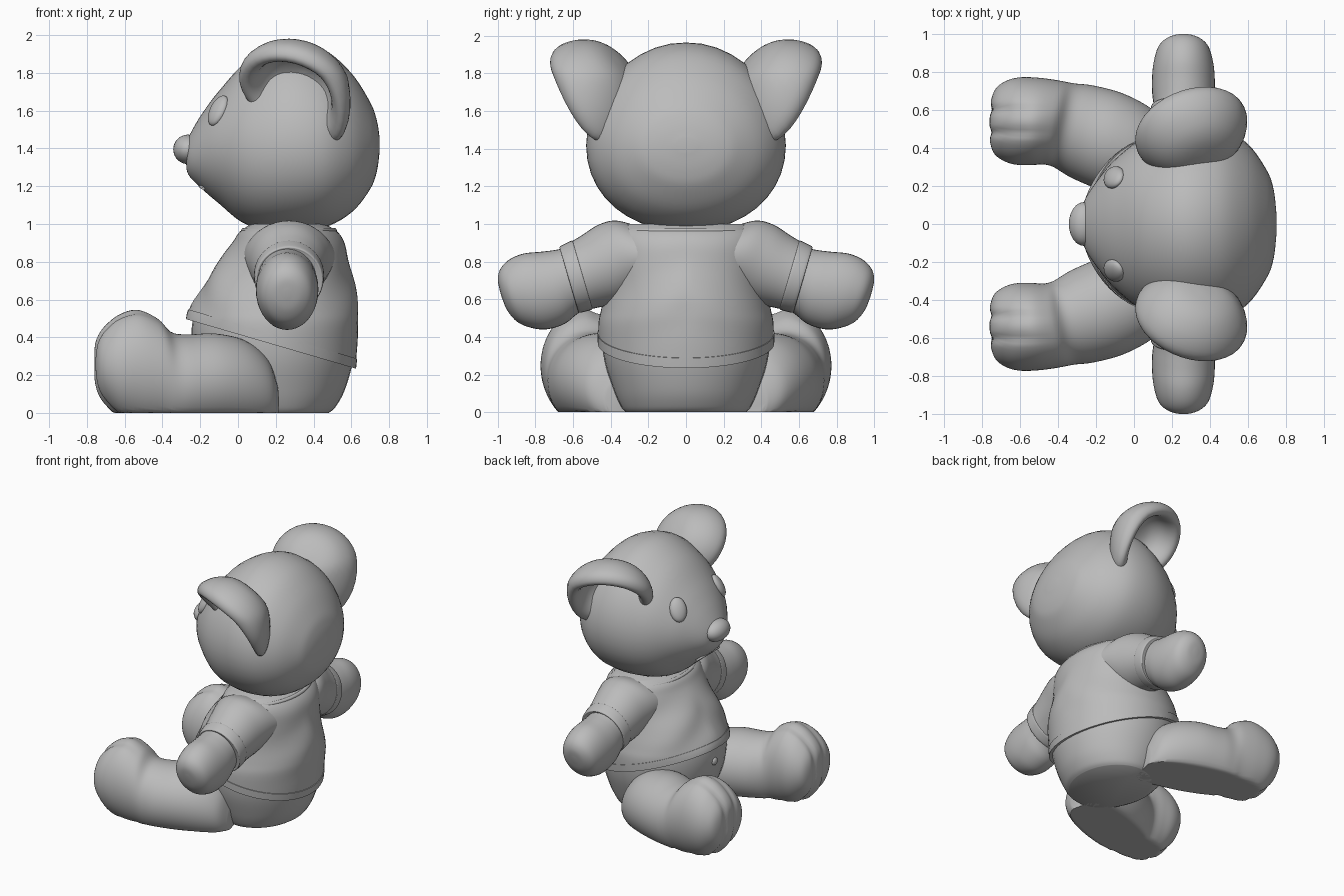
import bpy, bmesh, math
from mathutils import Vector

cube = bpy.data.objects.get("Cube")
if cube:
    bpy.data.objects.remove(cube)

grey = bpy.data.materials.new("soft_grey")
grey.use_nodes = True
grey.diffuse_color = (0.5, 0.5, 0.5, 1)
grey.node_tree.nodes["Principled BSDF"].inputs["Base Color"].default_value = (0.5, 0.5, 0.5, 1)

X, Y, Z = Vector((1, 0, 0)), Vector((0, 1, 0)), Vector((0, 0, 1))
SIDES = (("front", -1), ("back", 1))


def finish(name, bm, angle=50):
    bmesh.ops.recalc_face_normals(bm, faces=bm.faces)
    mesh = bpy.data.meshes.new(name)
    bm.to_mesh(mesh)
    bm.free()
    mesh.materials.append(grey)
    obj = bpy.data.objects.new(name, mesh)
    bpy.context.collection.objects.link(obj)
    bpy.ops.object.select_all(action="DESELECT")
    obj.select_set(True)
    bpy.context.view_layer.objects.active = obj
    bpy.ops.object.shade_smooth_by_angle(angle=math.radians(angle))


def spline(rows, steps=5):
    """Smooth the sections with a Catmull-Rom curve."""
    out = []
    for i in range(len(rows) - 1):
        p = [rows[max(i - 1, 0)], rows[i], rows[i + 1], rows[min(i + 2, len(rows) - 1)]]
        for k in range(steps):
            t = k / steps
            out.append([b + 0.5 * t * (c - a + t * (2 * a - 5 * b + 4 * c - d + t * (3 * (b - c) + d - a)))
                        for a, b, c, d in zip(*p)])
    return out + [list(rows[-1])]


def loft(rows, u, v, count=40, warp=None):
    """Each row is centre x, y, z and the radii along u and v."""
    bm = bmesh.new()
    rings = []
    for x, y, z, ru, rv in spline(rows):
        ring = []
        for k in range(count):
            a = math.tau * k / count
            p = Vector((x, y, z)) + u * (math.cos(a) * ru) + v * (math.sin(a) * rv)
            p = warp(p) if warp else p
            p.z = max(p.z, 0)
            ring.append(bm.verts.new(p))
        rings.append(ring)
    for r, s in zip(rings, rings[1:]):
        for k in range(count):
            j = (k + 1) % count
            bm.faces.new((r[k], r[j], s[j], s[k]))
    bm.faces.new(rings[0])
    bm.faces.new(rings[-1])
    return bm


def keep(bm, point, normal):
    geom = bm.verts[:] + bm.edges[:] + bm.faces[:]
    cut = bmesh.ops.bisect_plane(bm, geom=geom, plane_co=point, plane_no=normal, clear_inner=True)
    edges = [e for e in cut["geom_cut"] if isinstance(e, bmesh.types.BMEdge)]
    bmesh.ops.holes_fill(bm, edges=edges)


def ellipsoid(name, centre, radii, axis=X):
    bm = bmesh.new()
    bmesh.ops.create_uvsphere(bm, u_segments=24, v_segments=16, radius=1)
    turn = axis.to_track_quat("X", "Z")
    for v in bm.verts:
        v.co = turn @ (v.co * Vector(radii)) + Vector(centre)
    finish(name, bm)


def wire(name, points, radius):
    curve = bpy.data.curves.new(name, "CURVE")
    curve.dimensions = "3D"
    curve.bevel_depth = radius
    line = curve.splines.new("POLY")
    line.points.add(len(points) - 1)
    for p, co in zip(line.points, points):
        p.co = (*co, 1)
    curve.materials.append(grey)
    obj = bpy.data.objects.new(name, curve)
    bpy.context.collection.objects.link(obj)


# Head, lofted from snout to back: x, low z, high z, half width; full cheeks
def cheeks(p):
    amount = max(0, min(1, (p.x + .2) * 3))
    return p - Z * (.045 * amount * max(0, 1 - ((p.z - 1.455) / .5) ** 2))


head = [(-.275, 1.32, 1.42, .04), (-.262, 1.26, 1.46, .12), (-.2, 1.195, 1.57, .22), (-.1, 1.115, 1.715, .34),
        (.05, 1.0, 1.875, .455), (.25, .96, 1.962, .525), (.45, .985, 1.93, .515), (.6, 1.08, 1.82, .42),
        (.7, 1.22, 1.68, .28), (.735, 1.32, 1.59, .18), (.75, 1.43, 1.5, .05)]
finish("head", loft([(x, 0, (a + b) / 2, w, (b - a) / 2) for x, a, b, w in head], Y, Z, warp=cheeks))

# Face details
ellipsoid("nose", (-.265, 0, 1.395), (.078, .115, .078), Vector((1, 0, -.15)))
wire("mouth", [(-.2 + .9 * y * y, y, 1.2 - .6 * y * y) for y in (i * .02 - .14 for i in range(15))], .008)

# Body under the shirt: z, back x, front x, half width
body = [(0, -.05, .48, .32), (.03, -.1, .515, .345), (.12, -.17, .565, .385), (.28, -.23, .61, .435),
        (.45, -.245, .625, .45), (.6, -.2, .61, .43), (.8, -.05, .56, .38), (.96, .05, .49, .3)]
finish("body", loft([((a + b) / 2, 0, z, (b - a) / 2, w) for z, a, b, w in body], X, Y))
ellipsoid("navel", (-.24, 0, .38), (.02, .03, .03))


# Shirt with soft diagonal folds and a slanted hem
def folds(p):
    wave = math.sin(17 * (p.z + .7 * abs(p.y)) + 5 * p.x)
    fade = max(0, min(1, (p.z - .35) * 4, (.95 - p.z) * 5))
    return Vector((p.x + .007 * wave * fade * (1 if p.x > .2 else -1.5), p.y, p.z))


shirt = [(.1, -.26, .6, .43), (.25, -.265, .622, .455), (.45, -.27, .638, .466), (.55, -.25, .635, .45),
         (.68, -.185, .615, .425), (.8, -.1, .59, .41), (.9, -.03, .565, .41), (.96, .01, .525, .39),
         (1.0, .07, .46, .33)]


def shirt_loft(grow):
    rows = [((a + b) / 2, 0, z, (b - a) / 2 + grow, w + grow) for z, a, b, w in shirt]
    return loft(rows, X, Y, 64, folds)


slant = Vector((.28, 0, .96))
bm = shirt_loft(0)
keep(bm, (-.27, 0, .5), slant)
finish("shirt", bm, 40)
bm = shirt_loft(.005)
keep(bm, (-.27, 0, .495), slant)
keep(bm, (-.27, 0, .55), -slant)
finish("shirt_hem", bm, 40)
ring = [math.tau * i / 48 for i in range(49)]
wire("collar", [(.27 + .24 * math.cos(a), .355 * math.sin(a), .965) for a in ring], .014)

# Ear profile with a thick rolled rim: radius and depth towards the opening
ear = [(0, -.155), (.1, -.145), (.18, -.11), (.245, -.045), (.28, .025), (.283, .075), (.26, .11), (.225, .11),
       (.197, .075), (.172, 0), (.13, -.05), (.07, -.075), (0, -.085)]


# Square up the foot and press shallow creases between the toes
def toes(p):
    fade = max(0, min(1, (-.4 - p.x) * 5))
    offset = abs(p.y) - .542
    crease = math.exp(-((abs(offset) - .06) / .022) ** 2)
    core = Vector((-.5, p.y, .25))
    return core + (p - core) * (1 - .045 * fade * crease) - X * (.2 * offset * fade)


for side, s in SIDES:
    # Dished ear, opening outwards, down and towards the face
    w = Vector((-.3, .66 * s, -.64)).normalized()
    along = Vector((1, .2 * s, -.262)).normalized()
    up = w.cross(along).normalized()
    hub = Vector((.32, .455 * s, 1.765))
    bm = bmesh.new()
    pts = [bm.verts.new(hub + up * r + w * d) for r, d in spline(ear, 3)]
    edges = [bm.edges.new(pair) for pair in zip(pts, pts[1:])]
    bmesh.ops.spin(bm, geom=pts + edges, cent=hub, axis=w, angle=math.tau, steps=36, use_duplicate=False)
    bmesh.ops.remove_doubles(bm, verts=bm.verts, dist=.0005)
    # Widen the ear and let the lower rear rim reach down to the cheek
    for v in bm.verts:
        v.co += along * ((v.co - hub).dot(along) * .08)
        reach = max(0, min(1, (v.co.x - .36) * 5)) * max(0, 1.78 - v.co.z)
        v.co += Vector((-.04, 0, -.5)) * reach
    finish("ear_" + side, bm, 80)

    # Oval eye lying on the head
    ellipsoid("eye_" + side, (-.105, .245 * s, 1.6), (.035, .062, .088), Vector((-.72, .5 * s, .45)))

    # Arm and short sleeve: y, z, radius along x, radius across
    tilt = Vector((0, .28 * s, .96))
    arm = [(.42, .77, .15, .17), (.6, .705, .155, .174), (.7, .662, .165, .2), (.8, .642, .163, .21),
           (.88, .632, .15, .19), (.94, .625, .125, .15), (.975, .627, .075, .09), (.985, .63, .015, .02)]
    finish("arm_" + side, loft([(.26, y * s, z, a, b) for y, z, a, b in arm], X, tilt))
    sleeve = [(.15, .82, .26, .15), (.3, .82, .235, .205), (.4, .79, .21, .217), (.5, .75, .19, .197),
              (.57, .722, .18, .185), (.615, .706, .176, .18), (.618, .705, .16, .165)]
    finish("sleeve_" + side, loft([(.27, y * s, z, a, b) for y, z, a, b in sleeve], X, tilt), 40)
    cuff = [(.55, .73, .182, .188), (.56, .726, .186, .191), (.617, .705, .18, .184), (.62, .704, .165, .17)]
    finish("cuff_" + side, loft([(.27, y * s, z, a, b) for y, z, a, b in cuff], X, tilt), 40)

    # Leg and upright foot, flat underneath: x, y, half width, low z, high z
    leg = [(.19, .31, .12, -.06, .18), (.14, .34, .19, -.07, .3), (.03, .385, .235, -.08, .385),
           (-.12, .435, .26, -.08, .42), (-.27, .485, .25, -.08, .415), (-.36, .515, .23, -.08, .43),
           (-.43, .532, .226, -.07, .5), (-.53, .54, .235, -.06, .545), (-.62, .542, .235, -.03, .525),
           (-.69, .542, .21, .03, .475), (-.735, .542, .17, .09, .42), (-.757, .542, .1, .16, .36),
           (-.76, .542, .02, .23, .28)]
    across = Vector((.22, .975 * s, 0))
    rows = [(x, y * s, (a + b) / 2, w, (b - a) / 2) for x, y, w, a, b in leg]
    finish("leg_" + side, loft(rows, across, Z, 64, toes))
